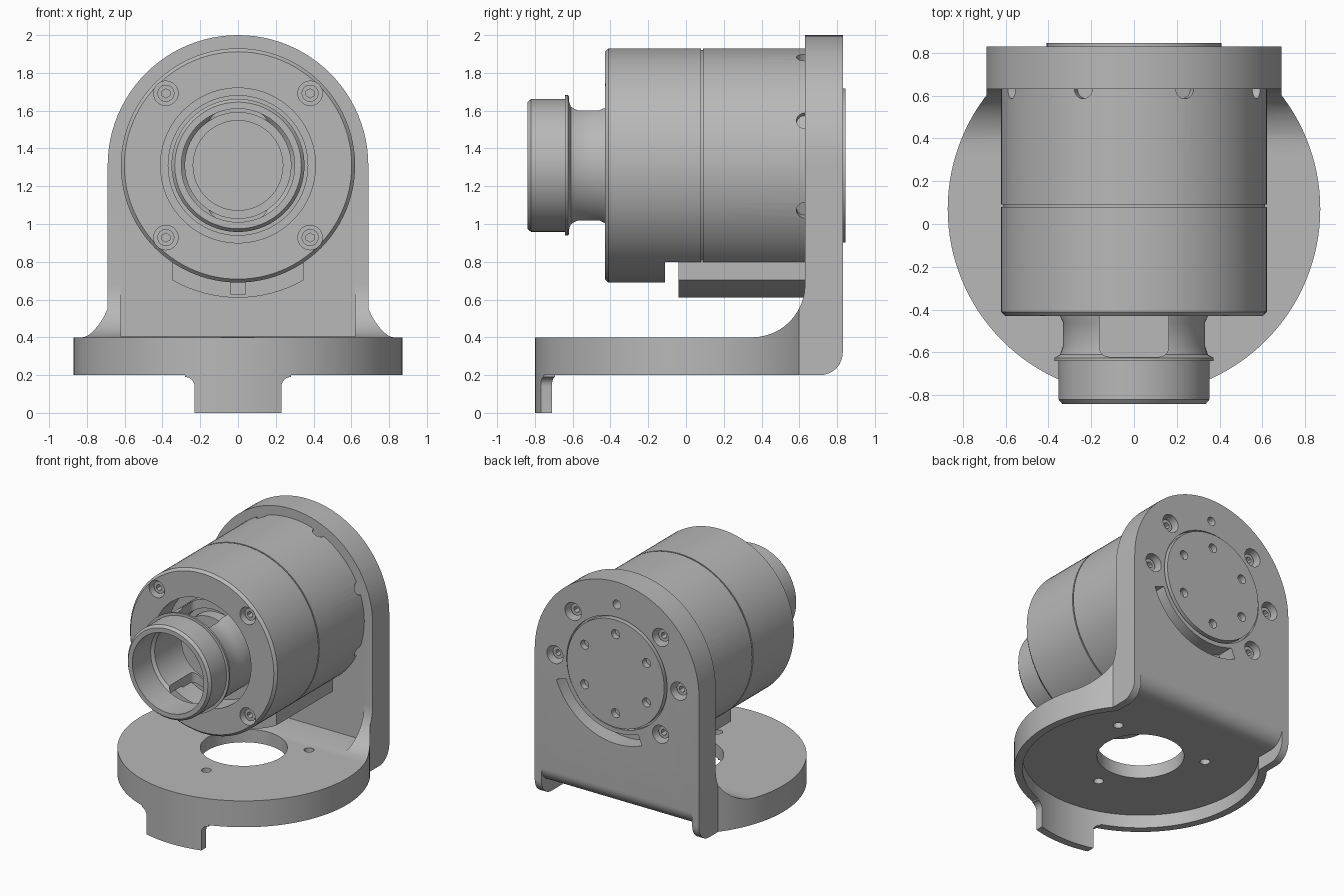
import bpy, bmesh
from math import cos, sin, radians, pi
from mathutils import Vector, Matrix

if "Cube" in bpy.data.objects:
    bpy.data.objects.remove(bpy.data.objects["Cube"])

grey = bpy.data.materials.new("machined_grey")
grey.use_nodes = True
grey.diffuse_color = (0.48, 0.48, 0.48, 1)
grey.node_tree.nodes["Principled BSDF"].inputs["Base Color"].default_value = grey.diffuse_color

AXIS_Z = 1.31      # height of the motor axis
DISC_Y = 0.07      # centre of the round base


def finish(name, bm):
    bmesh.ops.recalc_face_normals(bm, faces=bm.faces[:])
    mesh = bpy.data.meshes.new(name)
    bm.to_mesh(mesh)
    bm.free()
    mesh.materials.append(grey)
    ob = bpy.data.objects.new(name, mesh)
    bpy.context.collection.objects.link(ob)
    return ob


def cyl(name, r, p, q, n=72):
    p, q = Vector(p), Vector(q)
    bm = bmesh.new()
    turn = (q - p).to_track_quat('Z', 'Y').to_matrix().to_4x4()
    bmesh.ops.create_cone(bm, cap_ends=True, segments=n, radius1=r, radius2=r,
                          depth=(q - p).length,
                          matrix=Matrix.Translation((p + q) / 2) @ turn)
    return finish(name, bm)


def rod(name, r, x, z, y0, y1, n=72):
    # cylinder along y, placed relative to the motor axis
    return cyl(name, r, (x, y0, AXIS_Z + z), (x, y1, AXIS_Z + z), n)


def prism(name, pts, axis, a, b):
    # extrude an outline along x (pts are y,z) or along y (pts are x,z)
    bm = bmesh.new()
    vs = [bm.verts.new((a, u, v) if axis == 'x' else (u, a, v)) for u, v in pts]
    face = bm.faces.new(vs)
    ext = bmesh.ops.extrude_face_region(bm, geom=[face])["geom"]
    move = Vector((b - a, 0, 0) if axis == 'x' else (0, b - a, 0))
    bmesh.ops.translate(bm, vec=move, verts=[e for e in ext if isinstance(e, bmesh.types.BMVert)])
    return finish(name, bm)


def box(name, x0, x1, y0, y1, z0, z1):
    return prism(name, [(x0, z0), (x1, z0), (x1, z1), (x0, z1)], 'y', y0, y1)


def lathe(name, pts, steps=96):
    # spin a closed (radius, y) outline about the motor axis
    bm = bmesh.new()
    vs = [bm.verts.new((r, y, AXIS_Z)) for r, y in pts]
    edges = [bm.edges.new((vs[i], vs[i - 1])) for i in range(len(vs))]
    bmesh.ops.spin(bm, geom=vs + edges, cent=(0, 0, AXIS_Z), axis=(0, 1, 0),
                   angle=2 * pi, steps=steps, use_duplicate=False)
    bmesh.ops.remove_doubles(bm, verts=bm.verts[:], dist=1e-4)
    bmesh.ops.dissolve_degenerate(bm, edges=bm.edges[:], dist=1e-5)
    loose = [e for e in bm.edges if not e.link_faces]
    bmesh.ops.delete(bm, geom=loose, context='EDGES')
    seen, extra = set(), []
    for f in bm.faces:
        key = frozenset(v.index for v in f.verts)
        if key in seen:
            extra.append(f)
        seen.add(key)
    bmesh.ops.delete(bm, geom=extra, context='FACES_ONLY')
    return finish(name, bm)


def boolean(ob, other, op='DIFFERENCE'):
    mod = ob.modifiers.new(op, 'BOOLEAN')
    mod.operation, mod.object, mod.solver = op, other, 'EXACT'
    bpy.context.view_layer.objects.active = ob
    bpy.ops.object.modifier_apply(modifier=mod.name)
    bpy.data.objects.remove(other)


def arc(cx, cy, r, a0, a1, n=12):
    return [(cx + r * cos(radians(a0 + (a1 - a0) * i / n)),
             cy + r * sin(radians(a0 + (a1 - a0) * i / n))) for i in range(n + 1)]


def polar(r, deg):
    return r * cos(radians(deg)), r * sin(radians(deg))


# Bracket: L-shaped side profile trimmed to the round base and arched upright
side = [(-0.9, 0.2)] + arc(0.71, 0.32, 0.12, -90, 0) + [(0.83, 2.1), (0.63, 2.1)]
side += arc(0.35, 0.68, 0.28, 0, -90) + [(-0.9, 0.4)]
bracket = prism("bracket", side, 'x', -0.95, 0.95)
trim = cyl("trim", 0.87, (0, DISC_Y, 0.05), (0, DISC_Y, 0.72), 128)
arch = [(-0.69, 0.1), (0.69, 0.1)] + arc(0, AXIS_Z, 0.69, 0, 180, 48)
boolean(trim, prism("arch", arch, 'y', 0.5, 0.95), 'UNION')
boolean(bracket, trim, 'INTERSECT')

# Clearance in the corner fillet, and hollow underside
boolean(bracket, box("clearance", -0.62, 0.62, 0.2, 0.632, 0.405, 1.3))
boolean(bracket, cyl("hollow", 0.813, (0, DISC_Y, 0.1), (0, DISC_Y, 0.3), 128))
heel = [(0.4, 0.1), (0.95, 0.1), (0.95, 0.42)] + arc(0.71, 0.42, 0.12, 0, -90) + [(0.4, 0.3)]
boolean(bracket, prism("heel", heel, 'x', -0.633, 0.633))

# Base holes
boolean(bracket, cyl("base_hole", 0.3, (0, DISC_Y, 0.1), (0, DISC_Y, 0.6)))
for deg in (-90, 30, 150):
    x, y = polar(0.45, deg)
    boolean(bracket, cyl("hole", 0.035, (x, DISC_Y + y, 0.1), (x, DISC_Y + y, 0.6), 20))

# Upright: cap seat, curved slot, counterbores and pin hole
boolean(bracket, rod("seat", 0.422, 0, 0, 0.8, 0.95))
slot = arc(0, AXIS_Z, 0.54, -20, -113, 24) + arc(0, AXIS_Z, 0.455, -113, -20, 24)
boolean(bracket, prism("slot", slot, 'y', 0.7, 0.95))
back_screws = [polar(0.52, d) for d in (0, 45, 135, 180, 225)]
for x, z in back_screws:
    boolean(bracket, rod("bore", 0.068, x, z, 0.72, 0.95, 28))
boolean(bracket, rod("pin_hole", 0.033, 0, 0.52, 0.7, 0.95, 20))

# Locating tab under the front rim
tab_side = [(-0.23, 0.0), (0.23, 0.0)] + arc(0.28, 0.14, 0.05, 180, 90, 6)
tab_side += [(0.28, 0.23), (-0.28, 0.23)] + arc(-0.28, 0.14, 0.05, 90, 0, 6)
tab = prism("locating_tab", tab_side, 'y', -1, -0.4)
rim = cyl("rim", 0.87, (0, DISC_Y, -0.1), (0, DISC_Y, 0.25), 128)
boolean(rim, cyl("rim_inside", 0.813, (0, DISC_Y, -0.2), (0, DISC_Y, 0.4), 128))
boolean(tab, rim, 'INTERSECT')

# Back cap with a ring of six holes
cap = rod("back_cap", 0.408, 0, 0, 0.78, 0.845)
for k in range(6):
    x, z = polar(0.3, 30 + 60 * k)
    boolean(cap, rod("hole", 0.034, x, z, 0.8, 0.9, 20))

# Motor body: seam groove, front chamfer and front recess
body = lathe("motor_body", [(0, 0.63), (0.62, 0.63), (0.62, 0.09), (0.612, 0.09), (0.612, 0.08),
                            (0.62, 0.08), (0.62, -0.41), (0.602, -0.43), (0.41, -0.43),
                            (0.41, -0.25), (0, -0.25)])
boolean(body, box("notch", -0.35, 0.35, -0.11, 0.07, 0.5, 0.81))
front_screws = [polar(0.54, 45 + 90 * k) for k in range(4)]
for x, z in front_screws:
    boolean(body, rod("bore", 0.065, x, z, -0.5, -0.33, 28))
for k in range(8):
    (x0, z0), (x1, z1) = polar(0.58, 22.5 + 45 * k), polar(0.66, 22.5 + 45 * k)
    boolean(body, cyl("dent", 0.045, (x0, 0.63, AXIS_Z + z0), (x1, 0.63, AXIS_Z + z1), 24))

# Connector block under the motor
block = rod("connector_block", 0.7, 0, 0, -0.04, 0.64, 96)
boolean(block, box("block_trim", -0.35, 0.35, -0.2, 0.9, 0.4, 0.92), 'INTERSECT')
boolean(block, box("slit", -0.04, 0.04, -0.2, 0.02, 0.63, 0.69))

# Hollow nose tube with windows above and below
nose = lathe("nose_tube", [(0.3, -0.84), (0.335, -0.84), (0.352, -0.82), (0.352, -0.64),
                           (0.372, -0.64), (0.372, -0.625), (0.345, -0.61), (0.332, -0.57),
                           (0.332, -0.46), (0.345, -0.43), (0.345, -0.24), (0.28, -0.24),
                           (0.28, -0.6), (0.3, -0.62)])
for s in (1, -1):
    window = box("window", -0.16, 0.16, -0.62, -0.3, min(0, s) + AXIS_Z, max(0, s) + AXIS_Z)
    mod = window.modifiers.new("round", 'BEVEL')
    mod.width, mod.segments = 0.04, 4
    boolean(nose, window)
rod("nose_core", 0.24, 0, 0, -0.34, -0.24)

# Socket screws
head = cyl("screw", 0.045, (0, 0, -0.05), (0, 0, 0.05), 28)
boolean(head, cyl("socket", 0.024, (0, 0, 0), (0, 0, 0.2), 6))
places = [(p, 0.74, -1) for p in back_screws] + [(p, -0.35, 1) for p in front_screws]
for i, ((x, z), y, turn) in enumerate(places):
    screw = head if i == 0 else head.copy()
    if i:
        bpy.context.collection.objects.link(screw)
    screw.location = (x, y, AXIS_Z + z)
    screw.rotation_euler = (turn * pi / 2, 0, 0)

# Smooth round walls, crisp edges
bpy.ops.object.select_all(action='DESELECT')
for ob in bpy.context.scene.objects:
    if ob.type == 'MESH':
        ob.select_set(True)
        bpy.context.view_layer.objects.active = ob
bpy.ops.object.shade_smooth_by_angle(angle=radians(30))
